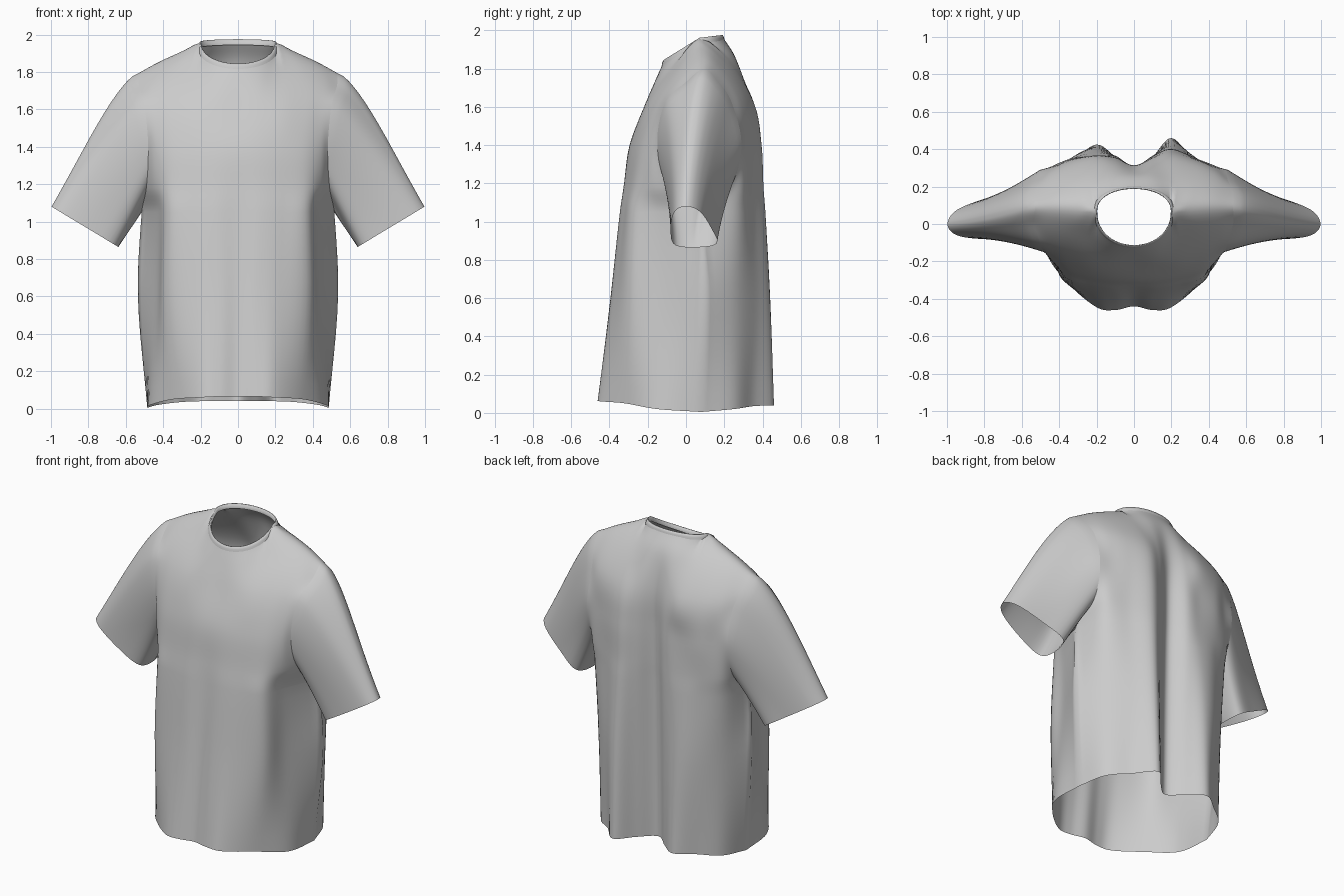
import bpy, bmesh, math
from mathutils import Vector

if "Cube" in bpy.data.objects:
    bpy.data.objects.remove(bpy.data.objects["Cube"])

S = 6  # samples per control span


def spline(pts, n=S, closed=False, knots=None, ghost=None):
    """Smooth curve through the points, with optional uneven knots and end ghost."""
    pts = list(pts)
    m = len(pts)
    if closed:
        p = [pts[-1]] + pts + [pts[0], pts[1]]
    else:
        p = [pts[0] * 2 - pts[1]] + pts + [ghost or pts[-1] * 2 - pts[-2]]
    k = knots or list(range(m + 2))
    k = [k[0] * 2 - k[1]] + list(k) + [k[-1] * 2 - k[-2]]
    out = []
    for i in range(m if closed else m - 1):
        a, b, c, d = p[i:i + 4]
        h = k[i + 2] - k[i + 1]
        mb = (c - a) * (h / (k[i + 2] - k[i]))
        mc = (d - b) * (h / (k[i + 3] - k[i + 1]))
        for s in range(n):
            t = s / n
            out.append(b * (2 * t**3 - 3 * t**2 + 1) + mb * (t**3 - 2 * t**2 + t)
                       + c * (3 * t**2 - 2 * t**3) + mc * (t**3 - t**2))
    if not closed:
        out.append(pts[-1].copy())
    return out


KNOTS = [0, .6, 1.05, 1.18, 1.4, 1.62, 1.81, 2.0]
NL, NR = 3 * S, 7 * S  # neck corner columns


def mirror_rows(rows, neck_depth, left_shift=0.0):
    """Mirror half rows about x=0, sample across, and round the neckline."""
    full = []
    for r, (zs, xy) in enumerate(rows):
        if not isinstance(zs, (list, tuple)):
            zs = [zs] * 6
        half = [Vector((x, y, z)) for (x, y), z in zip(xy, zs)]
        left = [Vector((-v.x, v.y, v.z)) for v in half[:0:-1]]
        if r < 5:
            left[3].y += left_shift
        full.append(spline(left + half))
    for j in range(NL, NR + 1):
        a = math.pi * ((j - NL) / (NR - NL) - .5)
        y = .07 + neck_depth * max(0, math.cos(a)) ** .9
        z = 1.955 + (.63 * (y - .07) if y < .07 else .12 * (y - .07))
        full[-1][j] = Vector((.2 * math.sin(a), y, z))
    return full


def sheet(full, other):
    """Sample up each column; the shoulders flow on into the other panel."""
    cols = []
    for j, c in enumerate(zip(*full)):
        ghost = None if NL < j < NR else other[-2][j]
        cols.append(spline(c, knots=KNOTS, ghost=ghost))
    return [list(r) for r in zip(*cols)]


def build(name, grids, closed=False):
    bm = bmesh.new()
    for g in grids:
        vs = [[bm.verts.new(p) for p in row] for row in g]
        n = len(g[0])
        for a, b in zip(vs, vs[1:]):
            for j in range(n if closed else n - 1):
                k = (j + 1) % n
                bm.faces.new((a[j], a[k], b[k], b[j]))
    bmesh.ops.remove_doubles(bm, verts=bm.verts, dist=0.0005)
    bmesh.ops.recalc_face_normals(bm, faces=bm.faces)
    for f in bm.faces:
        f.smooth = True
    me = bpy.data.meshes.new(name)
    bm.to_mesh(me)
    bm.free()
    ob = bpy.data.objects.new(name, me)
    bpy.context.collection.objects.link(ob)
    return ob


# Half cross-sections, centre to side: (height or heights, (x, y) points)
shoulder_xy = [(.2, .07), (.3, .085), (.42, .09), (.53, .09)]
shoulder_z = [1.955, 1.91, 1.855, 1.795]
front_rows = mirror_rows([
    ((.065, .065, .06, .05, .02, .005),
     [(0, -.44), (.1, -.46), (.2, -.445), (.35, -.32), (.47, -.15), (.485, .08)]),
    (.6, [(0, -.385), (.1, -.395), (.22, -.375), (.385, -.295), (.435, -.13), (.535, .1)]),
    (1.05, [(0, -.34), (.12, -.345), (.24, -.325), (.375, -.28), (.43, -.14), (.515, .08)]),
    (1.18, [(0, -.325), (.12, -.325), (.24, -.305), (.37, -.265), (.44, -.19), (.49, -.09)]),
    (1.4, [(0, -.295), (.12, -.29), (.24, -.27), (.36, -.235), (.44, -.19), (.48, -.15)]),
    (1.62, [(0, -.21), (.12, -.21), (.24, -.195), (.36, -.16), (.44, -.13), (.5, -.11)]),
    ((1.75, 1.76, 1.80, 1.79, 1.76, 1.73),
     [(0, -.155), (.12, -.14), (.24, -.07), (.36, -.04), (.46, -.02), (.53, .0)]),
    ([1.84, 1.87] + shoulder_z, [(0, -.115), (.13, -.08)] + shoulder_xy),
], -.185)
back_rows = mirror_rows([
    ((.04, .04, .04, .035, .02, .005),
     [(0, .28), (.1, .36), (.2, .46), (.31, .35), (.43, .25), (.485, .08)]),
    (.6, [(0, .29), (.1, .36), (.2, .44), (.31, .37), (.44, .26), (.535, .1)]),
    (1.05, [(0, .3), (.1, .365), (.2, .415), (.32, .355), (.46, .27), (.515, .08)]),
    (1.18, [(0, .305), (.1, .365), (.2, .405), (.33, .35), (.45, .3), (.5, .23)]),
    (1.4, [(0, .31), (.1, .36), (.2, .395), (.33, .35), (.43, .31), (.5, .29)]),
    (1.62, [(0, .31), (.1, .34), (.2, .355), (.33, .325), (.43, .285), (.5, .24)]),
    ((1.84, 1.845, 1.845, 1.81, 1.78, 1.73),
     [(0, .265), (.1, .26), (.22, .22), (.33, .21), (.43, .19), (.53, .17)]),
    ([1.965, 1.972] + shoulder_z, [(0, .19), (.12, .17)] + shoulder_xy),
], .12, left_shift=-.035)
front, back = sheet(front_rows, back_rows), sheet(back_rows, front_rows)

# Sew side seams and shoulder seams
pit, top, wide = 2 * S, len(front) - 1, len(front[0]) - 1
seams = [(i, j) for i in range(pit + 1) for j in (0, wide)]
seams += [(top, j) for j in range(wide + 1) if j <= NL or j >= NR]
for i, j in seams:
    front[i][j] = back[i][j] = (front[i][j] + back[i][j]) / 2
build("shirt_body", [front, back])

# Sleeves: loft from each armhole to its cuff
cuff_yz = [(.05, .865), (-.06, .88), (-.08, .96), (-.06, 1.05),
           (0, 1.08), (.075, 1.05), (.135, .96), (.16, .885)]
cuff = spline([Vector((.64 + (z - .865) * 1.66, y, z)) for y, z in cuff_yz], 30, True)


def half_cuff(edge, start):
    """Pick cuff points matching arc length along an armhole edge."""
    d = [0]
    for a, b in zip(edge, edge[1:]):
        d.append(d[-1] + (b - a).length)
    return [cuff[(start + round(120 * t / d[-1])) % 240] for t in d]


def sleeve(name, side):
    j = wide if side > 0 else 0
    f_edge = [front[i][j] for i in range(pit, top + 1)]
    b_edge = [back[i][j] for i in range(top, pit - 1, -1)]
    hole = f_edge[:-1] + b_edge[:-1]
    ends = half_cuff(f_edge, 0)[:-1] + half_cuff(b_edge, 120)[:-1]
    rows, n = [], 24
    for k in range(n + 1):
        t = k / n
        swell = math.sin(math.pi * t ** .6) * (1 - .4 * t)
        row = []
        for i, (a, c) in enumerate(zip(hole, ends)):
            p = a.lerp(Vector((c.x * side, c.y, c.z)), t)
            pinch = .8 if i < len(f_edge) else .4        # narrows quickly towards the cuff
            p.y = a.y + (c.y - a.y) * (t + pinch * t * (1 - t))
            up = min(1, max(0, (a.z - 1.3) / .45))       # shoulder cap fullness
            p += Vector((side * .036 * up, 0, .026 * up)) * swell
            row.append(p)
        rows.append(row)
    build(name, [rows], closed=True)


sleeve("right_sleeve", 1)
sleeve("left_sleeve", -1)

# Collar band wrapped over the neckline
neck = front[top][NL:NR + 1] + back[top][NR - 1:NL:-1]
band = []
for scale, lift in [(1.08, -.022), (1.06, -.008), (1.02, .006), (.99, .006), (.985, -.025)]:
    band.append([Vector((p.x * scale, .04 + (p.y - .04) * scale, p.z + lift)) for p in neck])
build("collar", [band], closed=True)
